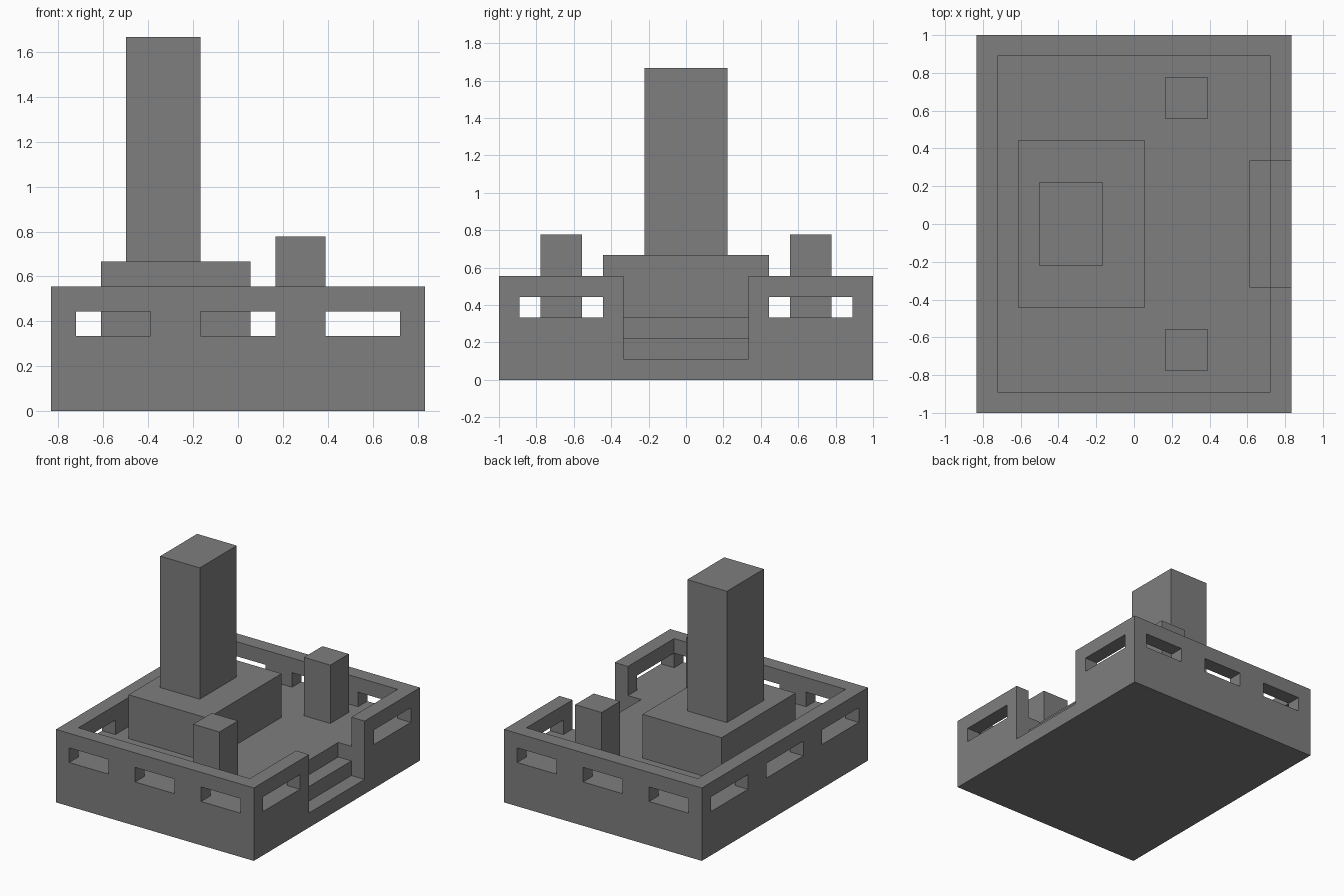
import bpy

if "Cube" in bpy.data.objects:
    bpy.data.objects.remove(bpy.data.objects["Cube"])

U = 1 / 9  # the whole model sits on a grid of 1/9 units

stone = bpy.data.materials.new("grey stone")
stone.diffuse_color = (0.21, 0.21, 0.21, 1)
stone.use_nodes = True
stone.node_tree.nodes["Principled BSDF"].inputs["Base Color"].default_value = stone.diffuse_color


def box(name, x, y, z):
    """Box from (min, max) ranges in grid units."""
    (x0, x1), (y0, y1), (z0, z1) = x, y, z
    bpy.ops.mesh.primitive_cube_add(
        size=1, location=((x0 + x1) / 2 * U, (y0 + y1) / 2 * U, (z0 + z1) / 2 * U))
    ob = bpy.context.object
    ob.name = name
    ob.scale = ((x1 - x0) * U, (y1 - y0) * U, (z1 - z0) * U)
    bpy.ops.object.transform_apply(location=True, rotation=False, scale=True)
    ob.data.materials.append(stone)
    return ob


def cut(target, x, y, z):
    """Remove a box-shaped volume from the target."""
    cutter = box("cutter", x, y, z)
    cutter.hide_render = True
    mod = target.modifiers.new("cut", 'BOOLEAN')
    mod.operation = 'DIFFERENCE'
    mod.solver = 'EXACT'
    mod.object = cutter
    bpy.context.view_layer.objects.active = target
    bpy.ops.object.modifier_apply(modifier=mod.name)
    bpy.data.objects.remove(cutter, do_unlink=True)


# Walled base with open courtyard
base = box("walled_base", (-7.5, 7.5), (-9, 9), (0, 5))
cut(base, (-6.5, 6.5), (-8, 8), (3, 6))

# Entrance gap with two steps
cut(base, (5.5, 7), (-3, 3), (2, 6))
cut(base, (6.5, 8), (-3, 3), (1, 6))

# Window slots: three through front and back walls
for x in (-5, 0, 5):
    cut(base, (x - 1.5, x + 1.5), (-10, 10), (3, 4))
# Two through left and right walls, one more in the left wall
for y in (-6, 6):
    cut(base, (-8, 8), (y - 2, y + 2), (3, 4))
cut(base, (-8, -6), (-2, 2), (3, 4))

# Pedestal and tall tower
box("pedestal", (-5.5, 0.5), (-4, 4), (3, 6))
box("tower", (-4.5, -1.5), (-2, 2), (6, 15))

# Pair of short pillars
for side, y in (("front", -6), ("back", 6)):
    box(side + "_pillar", (1.5, 3.5), (y - 1, y + 1), (3, 7))
